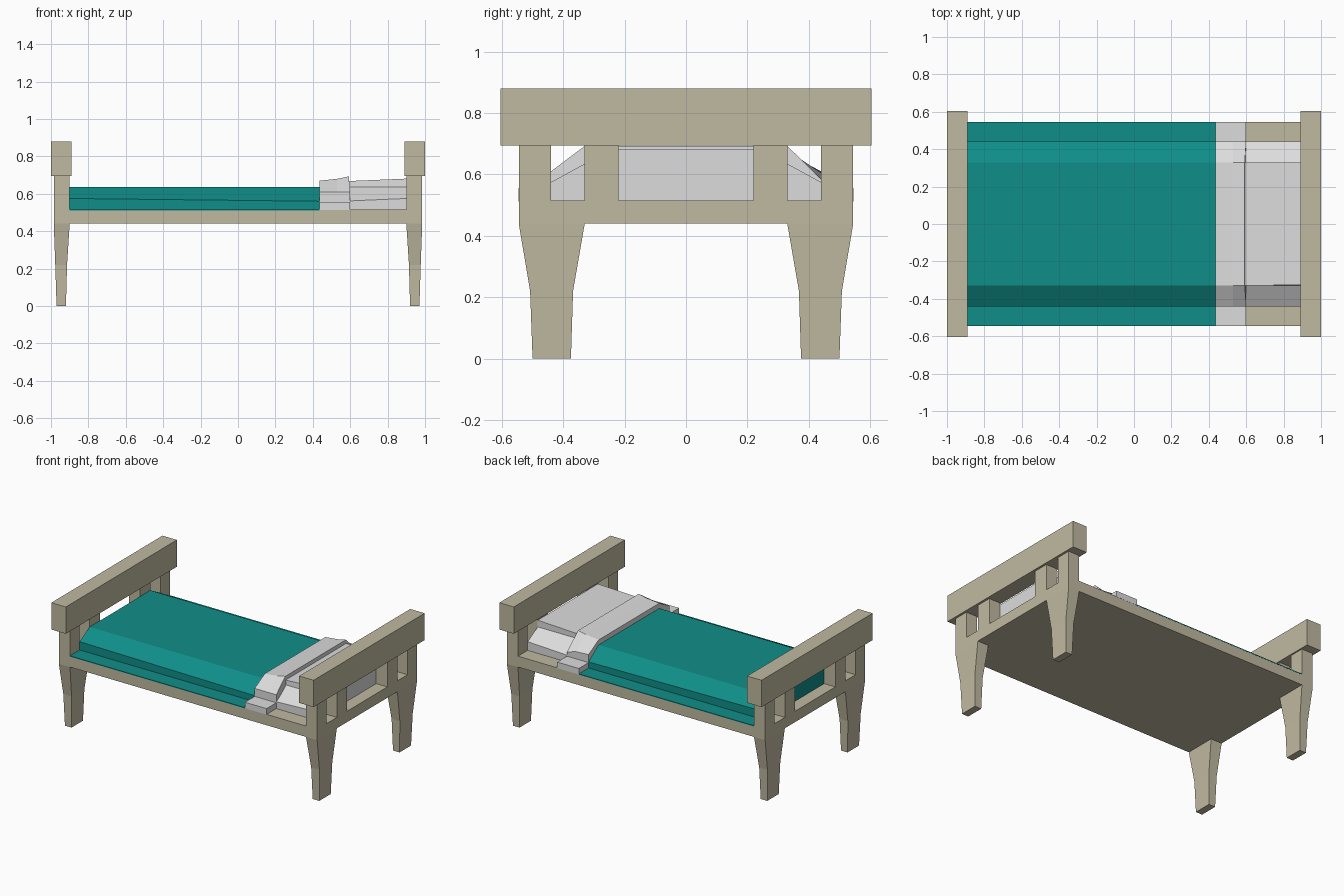
import bpy, bmesh

if "Cube" in bpy.data.objects:
    bpy.data.objects.remove(bpy.data.objects["Cube"])


def material(name, rgb):
    m = bpy.data.materials.new(name)
    m.diffuse_color = (*rgb, 1)
    m.use_nodes = True
    m.node_tree.nodes["Principled BSDF"].inputs["Base Color"].default_value = m.diffuse_color
    return m


WOOD = material("pale wood", (0.53, 0.49, 0.355))
TEAL = material("teal blanket", (0.005, 0.27, 0.25))
WHITE = material("white linen", (0.72, 0.72, 0.72))


def loft(name, sections, mat):
    """Join matching closed rings of points and cap both ends."""
    bm = bmesh.new()
    rings = [[bm.verts.new(p) for p in s] for s in sections]
    n = len(rings[0])
    for a, b in zip(rings, rings[1:]):
        for i in range(n):
            j = (i + 1) % n
            bm.faces.new((a[i], a[j], b[j], b[i]))
    bm.faces.new(rings[0])
    bm.faces.new(rings[-1])
    bmesh.ops.recalc_face_normals(bm, faces=bm.faces)
    me = bpy.data.meshes.new(name)
    bm.to_mesh(me)
    bm.free()
    me.materials.append(mat)
    ob = bpy.data.objects.new(name, me)
    bpy.context.collection.objects.link(ob)
    return ob


def rect(x0, x1, y0, y1, z):
    return [(x0, y0, z), (x1, y0, z), (x1, y1, z), (x0, y1, z)]


def box(name, x, y, z, mat):
    return loft(name, [rect(*x, *y, h) for h in z], mat)


def span(a, b, s):
    return sorted((a * s, b * s))


# Bed base
box("bed_base", (-0.9, 0.9), (-0.545, 0.545), (0.44, 0.515), WOOD)

# Head and foot ends
for sx, end in ((-1, "foot"), (1, "head")):
    post_x = span(0.90, 0.985, sx)
    box(end + "_top_rail", span(0.89, 1.0, sx), (-0.605, 0.605), (0.695, 0.88), WOOD)
    box(end + "_lower_rail", post_x, (-0.545, 0.545), (0.44, 0.515), WOOD)
    for sy, side in ((-1, "front"), (1, "back")):
        box(f"{end}_{side}_post", post_x, span(0.44, 0.545, sy), (0.515, 0.695), WOOD)
        box(f"{end}_{side}_slat", post_x, span(0.22, 0.33, sy), (0.515, 0.695), WOOD)
        # Tapered leg
        rings = [rect(*span(a, b, sx), *span(c, d, sy), z) for a, b, c, d, z in (
            (0.92, 0.97, 0.375, 0.50, 0),
            (0.914, 0.977, 0.368, 0.508, 0.22),
            (0.90, 0.985, 0.33, 0.545, 0.44))]
        loft(f"{end}_{side}_leg", rings, WOOD)


def mound(x, edge, top):
    """Cross-section with upright edges and sloped shoulders."""
    half = [(0.44, 0.515), (0.44, edge), (0.33, top)]
    return [(x, -y, z) for y, z in half] + [(x, y, z) for y, z in reversed(half)]


# Blanket over the mattress, with a thin hem lying on the base
loft("blanket", [mound(-0.9, 0.575, 0.635), mound(0.435, 0.56, 0.635)], TEAL)
for s, side in ((-1, "front"), (1, "back")):
    box(side + "_blanket_hem", (-0.9, 0.435), span(0.44, 0.546, s), (0.512, 0.518), TEAL)

# Mattress and pillow
loft("mattress", [mound(0.435, 0.555, 0.635), mound(0.9, 0.575, 0.635)], WHITE)
loft("pillow", [rect(0.59, 0.9, -0.33, 0.33, 0.63),
                [(0.59, -0.33, 0.668), (0.9, -0.325, 0.681),
                 (0.9, 0.33, 0.681), (0.59, 0.33, 0.668)]], WHITE)


# Folded sheet draped across the bed
def fold(x, top, back, lip):
    outer = [(-0.546, 0.513), (-0.546, 0.555), (-0.44, 0.555), (-0.44, 0.61),
             (-0.33, top), (0.33, top), (0.44, back), (0.44, 0.555),
             (0.546, 0.555), (0.546, 0.513)]
    return [(x + (lip if abs(y) == 0.33 else 0), y, z) for y, z in outer]


loft("folded_sheet", [fold(0.435, 0.67, 0.61, 0), fold(0.53, 0.68, 0.605, 0),
                      fold(0.6, 0.693, 0.585, -0.008)], WHITE)
